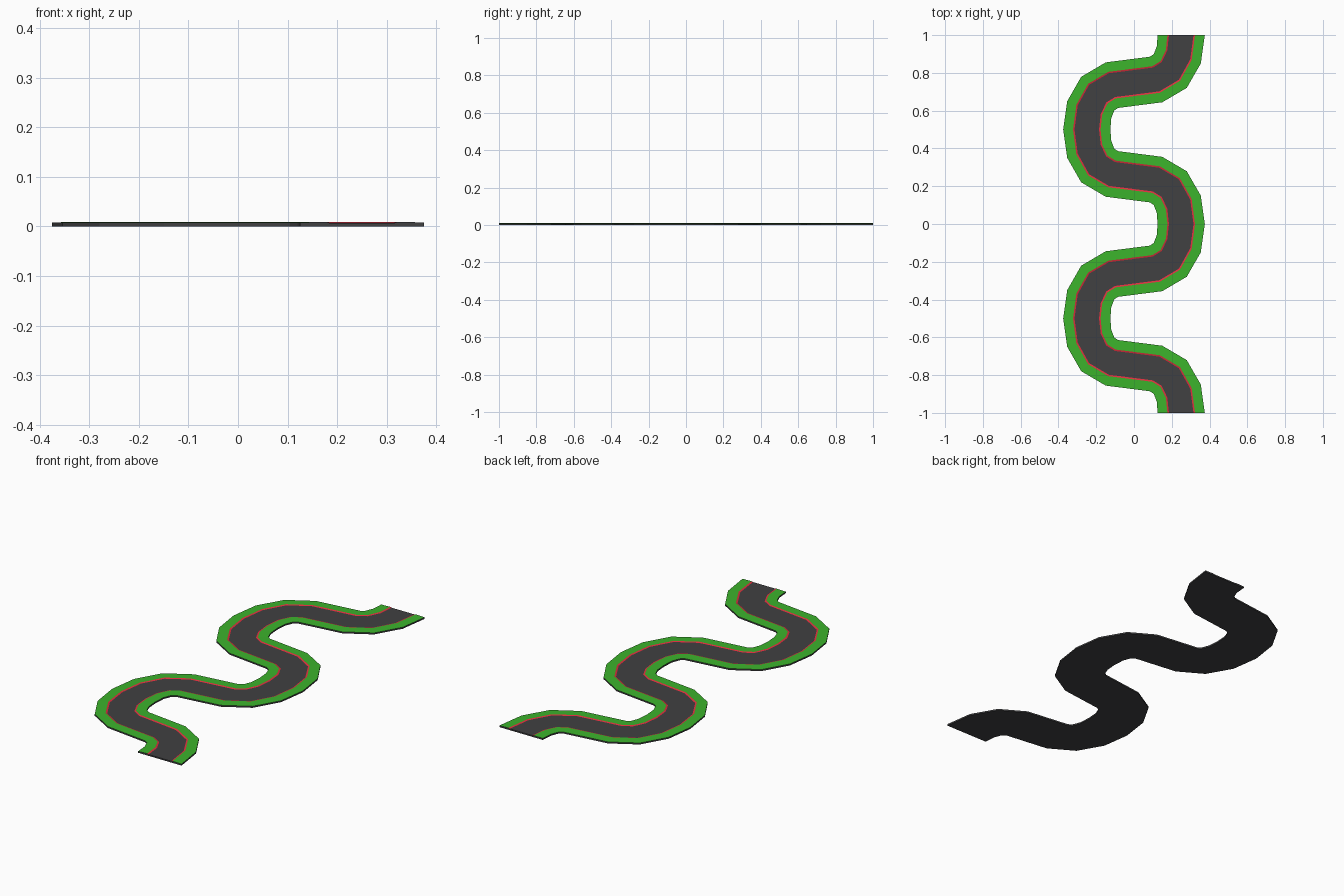
import bpy

if "Cube" in bpy.data.objects:
    bpy.data.objects.remove(bpy.data.objects["Cube"])

# Quarter bend: centre point of each station and its sideways direction
QUARTER = [((0.25, 0.0), (1.0, 0.0)),
           ((0.237, 0.105), (0.933, 0.36)),
           ((0.192, 0.19), (0.70, 0.714)),
           ((0.117, 0.235), (0.26, 0.965))]

# Winding path: each half wave is a quarter plus its point reflection
half = list(QUARTER)
half += [((-p[0], 0.5 - p[1]), d) for p, d in reversed(QUARTER[1:])]
stations = []
for k in range(4):
    s = 1 if k % 2 == 0 else -1
    for (x, y), (dx, dy) in half:
        stations.append((s * x, y - 1 + 0.5 * k, dx, s * dy))
stations.append((0.25, 1.0, 1.0, 0.0))

# Cross-section as (offset from centre, height)
EDGE, EDGE_B = (0.125, 0.008), (0.125, 0.0)
KERB_TOP, KERB_LOW = (0.073, 0.0095), (0.065, 0.0072)


def flip(p):
    return (-p[0], p[1])


def material(name, rgb):
    m = bpy.data.materials.new(name)
    m.diffuse_color = (*rgb, 1)
    m.use_nodes = True
    m.node_tree.nodes["Principled BSDF"].inputs["Base Color"].default_value = m.diffuse_color
    return m


def sweep(name, profiles, mat, cap=None):
    """Sweep flat-faced strips along the path, with optional end caps."""
    verts, faces = [], []

    def ring(profile, st):
        x, y, dx, dy = st
        start = len(verts)
        verts.extend((x + o * dx, y + o * dy, z) for o, z in profile)
        return list(range(start, len(verts)))

    for profile in profiles:
        rings = [ring(profile, st) for st in stations]
        for a, b in zip(rings, rings[1:]):
            for j in range(len(profile) - 1):
                faces.append((a[j], a[j + 1], b[j + 1], b[j]))
    if cap:
        faces.append(ring(cap, stations[0])[::-1])
        faces.append(ring(cap, stations[-1]))
    mesh = bpy.data.meshes.new(name)
    mesh.from_pydata(verts, [], faces)
    mesh.materials.append(mat)
    obj = bpy.data.objects.new(name, mesh)
    bpy.context.collection.objects.link(obj)
    return obj


asphalt = material("asphalt", (0.052, 0.052, 0.054))
grass = material("grass", (0.045, 0.45, 0.025))
red = material("kerb_red", (0.75, 0.03, 0.05))

# Base: sides, underside and both cut ends
top = [flip(EDGE), flip(KERB_TOP), flip(KERB_LOW), KERB_LOW, KERB_TOP, EDGE]
sweep("track_base", [[EDGE, EDGE_B, flip(EDGE_B), flip(EDGE)]], asphalt,
      cap=top + [EDGE_B, flip(EDGE_B)])
# Road surface, sloped kerbs and grass verges
sweep("road_surface", [[flip(KERB_LOW), KERB_LOW]], asphalt)
sweep("kerbs", [[flip(KERB_TOP), flip(KERB_LOW)], [KERB_LOW, KERB_TOP]], red)
sweep("grass_verges", [[flip(EDGE), flip(KERB_TOP)], [KERB_TOP, EDGE]], grass)
